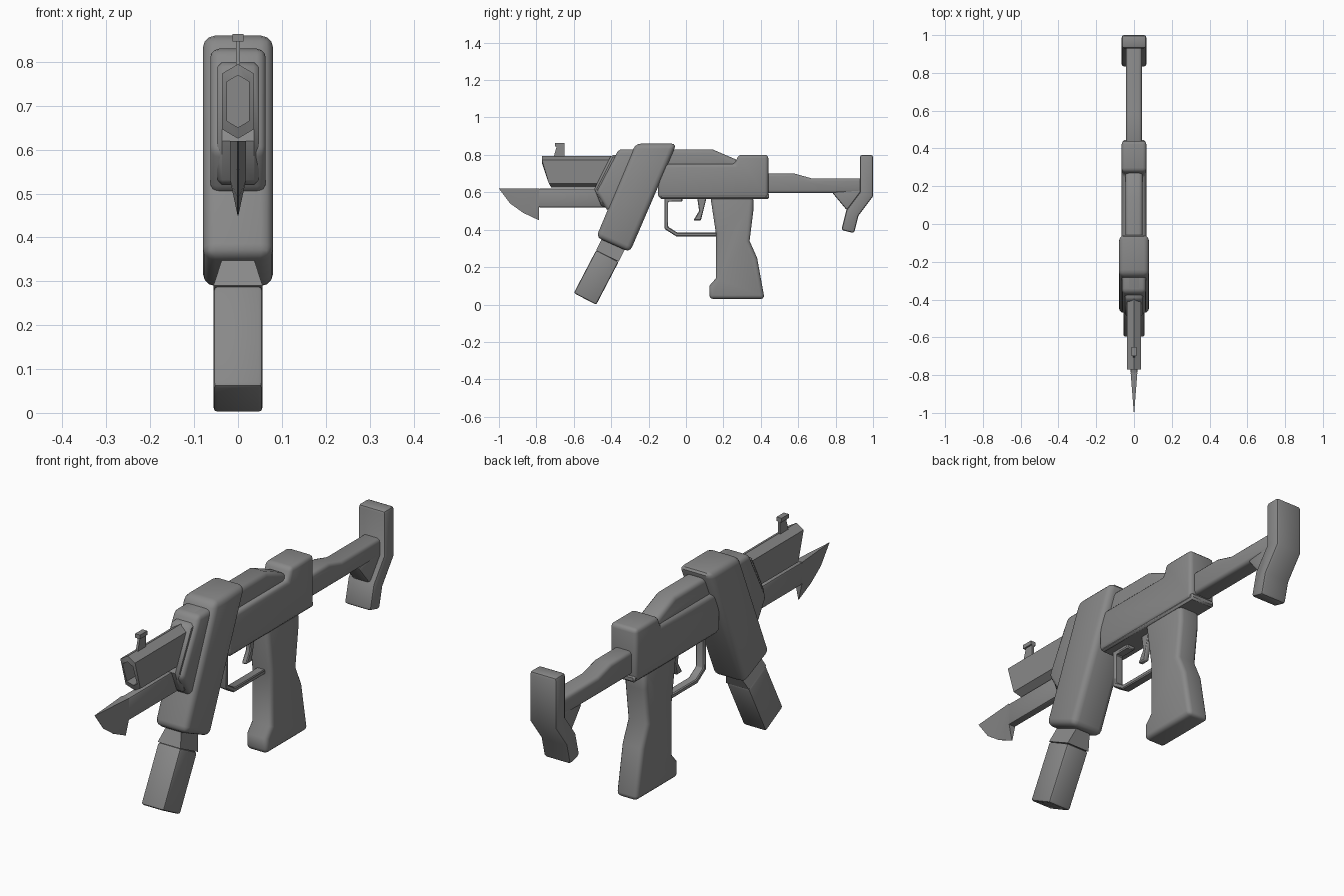
import bpy
import bmesh
import math
from mathutils import Vector

if "Cube" in bpy.data.objects:
    bpy.data.objects.remove(bpy.data.objects["Cube"], do_unlink=True)

steel = bpy.data.materials.new("dark_grey_metal")
steel.use_nodes = True
GREY = (.25, .25, .25, 1)
steel.diffuse_color = GREY
steel.node_tree.nodes["Principled BSDF"].inputs["Base Color"].default_value = GREY


def finish(bm, name):
    """Turn a bmesh into a smooth-shaded object with sharp edges kept."""
    bmesh.ops.recalc_face_normals(bm, faces=bm.faces[:])
    mesh = bpy.data.meshes.new(name)
    bm.to_mesh(mesh)
    bm.free()
    mesh.materials.append(steel)
    obj = bpy.data.objects.new(name, mesh)
    bpy.context.collection.objects.link(obj)
    bpy.ops.object.select_all(action='DESELECT')
    obj.select_set(True)
    bpy.context.view_layer.objects.active = obj
    bpy.ops.object.shade_smooth_by_angle(angle=math.radians(40))


def bridge(bm, ring_a, ring_b):
    """Join two closed rings of vertices with quads."""
    for i in range(len(ring_a)):
        bm.faces.new((ring_a[i - 1], ring_a[i], ring_b[i], ring_b[i - 1]))


def slab(name, profile, widths, rounding=0, segments=3):
    """Side profile of (y, z) points spread to +-width, one or one per point."""
    varied = not isinstance(widths, float)
    if not varied:
        widths = [widths] * len(profile)
    bm = bmesh.new()
    left, right = [
        [bm.verts.new((side * w, y, z)) for (y, z), w in zip(profile, widths)]
        for side in (1, -1)]
    sides = [bm.faces.new(left), bm.faces.new(right)]
    bridge(bm, left, right)
    bmesh.ops.recalc_face_normals(bm, faces=bm.faces[:])
    if varied:
        bmesh.ops.triangulate(bm, faces=sides)
    if rounding:
        # Round the rim and the strongly bent corners, leave gentle bends alone
        edges = [e for e in bm.edges if e.calc_face_angle() > math.radians(50)]
        bmesh.ops.bevel(bm, geom=edges, offset=rounding, segments=segments,
                        profile=.5, affect='EDGES', clamp_overlap=True)
    finish(bm, name)


def strip(name, path, thickness, widths, rounding=0, segments=2):
    """Bar of constant thickness that follows a mitred (y, z) path."""
    points = [Vector(p) for p in path]
    steps = [(b - a).normalized() for a, b in zip(points, points[1:])]
    upper, lower = [], []
    for i, point in enumerate(points):
        before, after = steps[max(i - 1, 0)], steps[min(i, len(steps) - 1)]
        along = (before + after).normalized()
        offset = Vector((-along.y, along.x)) * thickness / 2 / along.dot(after)
        upper.append(point + offset)
        lower.append(point - offset)
    if not isinstance(widths, float):
        widths = widths + widths[::-1]
    slab(name, upper + lower[::-1], widths, rounding, segments)


# Receiver with raised rear block, bottom rail and top cover
slab("receiver", [(-.15, .57), (.44, .57), (.44, .8), (.28, .8), (.26, .75), (-.15, .75)],
     .065, rounding=.018)
strip("bottom_rail", [(-.14, .58), (.445, .58)], thickness=.03, widths=.06,
      rounding=.008, segments=1)
slab("top_cover", [(-.36, .7), (-.36, .83), (.14, .83), (.28, .77), (.28, .7)],
     .046, rounding=.02)

# Slanted forward housing and the stepped collars in front of it
slab("forward_housing", [(-.27, .86), (-.05, .86), (-.3, .28), (-.48, .36)],
     .08, rounding=.028)
slab("front_shroud", [(-.36, .83), (-.2, .83), (-.2, .5), (-.42, .5), (-.48, .6)],
     .063, rounding=.02)
slab("barrel_collar", [(-.4, .8), (-.3, .8), (-.3, .52), (-.45, .52), (-.49, .62)],
     .048, rounding=.012, segments=1)

# Magazine with tapered neck
MAG_BOTTOM, MAG_SHOULDER, MAG_TOP = (-.54, .03), (-.42, .26), (-.38, .34)
strip("magazine", [MAG_BOTTOM, MAG_SHOULDER], thickness=.135, widths=.056, rounding=.01)
strip("magazine_neck", [MAG_SHOULDER, MAG_TOP], thickness=.135, widths=[.056, .03])

# Six-sided barrel with a recessed bore and a cut-back lower lip
AXIS_Z, HALF_WIDTH, HALF_HEIGHT = .71, .036, .085
HEXAGON = [(0, 1), (1, .75), (1, -.75), (0, -1), (-1, -.75), (-1, .75)]


def barrel_ring(bm, y, scale, lip):
    ring = []
    for across, up in HEXAGON:
        cut = lip * max(0, -up)
        ring.append(bm.verts.new((across * HALF_WIDTH * scale, y + cut,
                                  AXIS_Z + up * HALF_HEIGHT * scale)))
    return ring


barrel = bmesh.new()
rings = [barrel_ring(barrel, y, scale, lip)
         for y, scale, lip in ((-.3, 1, 0), (-.77, 1, .05), (-.77, .7, .04), (-.66, .7, 0))]
for near, far in zip(rings, rings[1:]):
    bridge(barrel, near, far)
barrel.faces.new(rings[0])
barrel.faces.new(rings[-1])
finish(barrel, "barrel")

# Front sight
slab("sight_post", [(-.71, .78), (-.69, .85), (-.65, .85), (-.65, .78)], .005)
strip("sight_cap", [(-.7, .855), (-.65, .855)], thickness=.018, widths=.012)

# Blade on its mounting rod, thinning to a point and a lower edge
strip("blade_rod", [(-.79, .57), (-.4, .57)], thickness=.1, widths=.018, rounding=.008)
THICK, SHARP = .018, .001
slab("blade", [(-1, .62), (-.785, .62), (-.785, .53), (-.785, .45), (-.87, .49), (-.94, .54)],
     [SHARP, THICK, THICK, SHARP, SHARP, SHARP])

# Grip, trigger and guard
slab("grip", [(.13, .58), (.16, .38), (.16, .14), (.125, .1), (.125, .03), (.42, .03),
              (.38, .25), (.34, .34), (.36, .5), (.36, .58)], .052, rounding=.02)
strip("trigger_guard", [(-.02, .56), (-.105, .56), (-.105, .41), (-.05, .375), (.17, .375)],
      thickness=.02, widths=.02, rounding=.004, segments=1)
slab("trigger", [(.06, .57), (.07, .5), (.04, .45), (.08, .45), (.11, .57)],
     .012, rounding=.004, segments=1)

# Shoulder stock: tube, brace and bent butt
slab("stock_tube", [(.42, .595), (.42, .7), (.58, .7), (.67, .675), (.95, .675), (.95, .595)],
     .042, rounding=.016)
slab("stock_brace", [(.78, .6), (.95, .62), (.92, .49), (.855, .51)],
     .042, rounding=.01, segments=2)
strip("butt", [(.965, .8), (.965, .59), (.89, .49), (.865, .39)],
      thickness=.07, widths=.065, rounding=.012)
